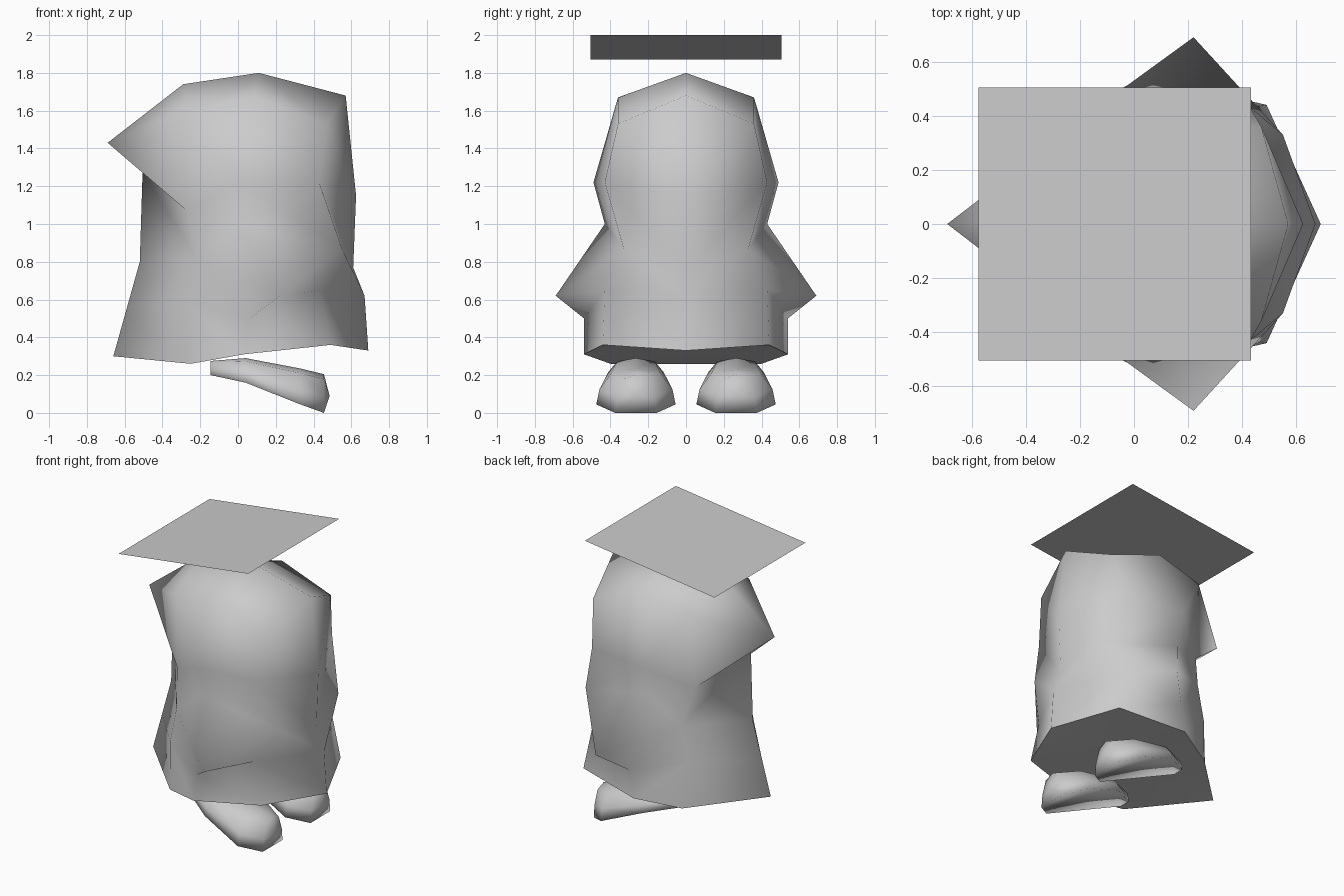
import bpy
import bmesh

default_cube = bpy.data.objects.get("Cube")
if default_cube:
    bpy.data.objects.remove(default_cube, do_unlink=True)

# One plain grey for the whole figure
grey = bpy.data.materials.new("light_grey")
grey.use_nodes = True
colour = (0.6, 0.6, 0.6, 1)
grey.diffuse_color = colour
grey.node_tree.nodes["Principled BSDF"].inputs["Base Color"].default_value = colour


def finish(bm, name, smooth=True, recalculate=True):
    """Turn a bmesh into a named, coloured object."""
    if recalculate:
        bmesh.ops.recalc_face_normals(bm, faces=bm.faces[:])
    for face in bm.faces:
        face.smooth = smooth
    mesh = bpy.data.meshes.new(name)
    bm.to_mesh(mesh)
    bm.free()
    mesh.materials.append(grey)
    obj = bpy.data.objects.new(name, mesh)
    bpy.context.collection.objects.link(obj)
    return obj


def build_body():
    # Half rings from bottom to crown, each running from the +x side to the -x side
    hem = [(.69, 0, .33), (.49, .44, .36), (.03, .54, .31), (-.25, .4, .26), (-.66, 0, .3)]
    hip = [(.67, 0, .62), (.43, .43, .65), (.06, .54, .5), (-.27, .37, .58), (-.59, 0, .55)]
    waist = [(.61, 0, .77), (.55, .33, .87), (0, .43, 1), (-.22, .37, .82), (-.52, 0, .8)]
    chest = [(.625, 0, 1.15), (.43, .43, 1.22), (0, .49, 1.22), (-.27, .29, 1.07), (-.505, 0, 1.28)]
    brow = [(.57, 0, 1.68), (.47, .36, 1.53), (.09, .36, 1.67), (-.26, .33, 1.6), (-.29, 0, 1.74)]

    bm = bmesh.new()
    for side in (1, -1):
        def vert(point):
            return bm.verts.new((point[0], point[1] * side, point[2]))

        rings = [[vert(p) for p in ring] for ring in (hem, hip, waist, chest, brow)]
        base, h, w, c, b = rings
        wing_tip = vert((.22, .69, .62))
        beak_tip = vert((-.69, 0, 1.43))
        crown = vert((.11, 0, 1.8))

        for level, (low, high) in enumerate(zip(rings, rings[1:])):
            for i in range(len(low) - 1):
                wing_gap = level == 1 and i in (1, 2)
                beak_gap = level == 3 and i == 3
                if not wing_gap and not beak_gap:
                    bm.faces.new((low[i], low[i + 1], high[i + 1], high[i]))

        # Pointed wing stub as a fan around its tip
        fan = [h[1], h[2], w[3], w[2], w[1]]
        for i, v in enumerate(fan):
            bm.faces.new((v, fan[(i + 1) % len(fan)], wing_tip))
        bm.faces.new((h[2], h[3], w[3]))

        # Beak: underside and upper slope
        bm.faces.new((c[3], c[4], beak_tip))
        bm.faces.new((c[3], beak_tip, b[3]))
        bm.faces.new((beak_tip, b[4], b[3]))

        # Crown of the head
        for i in range(len(b) - 1):
            bm.faces.new((b[i], b[i + 1], crown))

        # Underside in cross strips, with a sharp rim
        middle = [vert((x, 0, z)) for x, y, z in hem[1:4]]
        bm.faces.new((base[0], base[1], middle[0]))
        bm.faces.new((base[3], base[4], middle[2]))
        for i in (0, 1):
            bm.faces.new((base[i + 1], base[i + 2], middle[i + 1], middle[i]))
        for pair in zip(base, base[1:]):
            bm.edges.get(pair).smooth = False

    bmesh.ops.remove_doubles(bm, verts=bm.verts[:], dist=0.0005)
    return finish(bm, "body")


def build_foot(name, side):
    # Lofted foot: x, sole height, top height, half width
    sections = [(-.145, .2, .275, .04), (.04, .16, .29, .16),
                (.33, .045, .235, .21), (.455, 0, .205, .11)]
    outline = [(-1, 0), (1, 0), (.92, .42), (.62, .87), (0, 1), (-.62, .87), (-.92, .42)]
    bm = bmesh.new()
    rings = []
    for x, sole, top, half in sections:
        rings.append([bm.verts.new((x, side * .265 + u * half, sole + v * (top - sole)))
                      for u, v in outline])
    count = len(outline)
    for first, second in zip(rings, rings[1:]):
        for i in range(count):
            j = (i + 1) % count
            bm.faces.new((first[i], first[j], second[j], second[i]))
    bm.faces.new(rings[0])
    toe = bm.verts.new((.485, side * .265, .09))
    for i in range(count):
        bm.faces.new((rings[-1][i], rings[-1][(i + 1) % count], toe))
    return finish(bm, name)


def build_hat_plate():
    # Thin tilted square floating over the head
    bm = bmesh.new()
    low, high, half = (-.575, 1.87), (.433, 2), .505
    corners = [(low, -half), (high, -half), (high, half), (low, half)]
    bm.faces.new([bm.verts.new((end[0], y, end[1])) for end, y in corners])
    return finish(bm, "hat_plate", smooth=False, recalculate=False)


build_body()
build_foot("left_foot", 1)
build_foot("right_foot", -1)
build_hat_plate()
